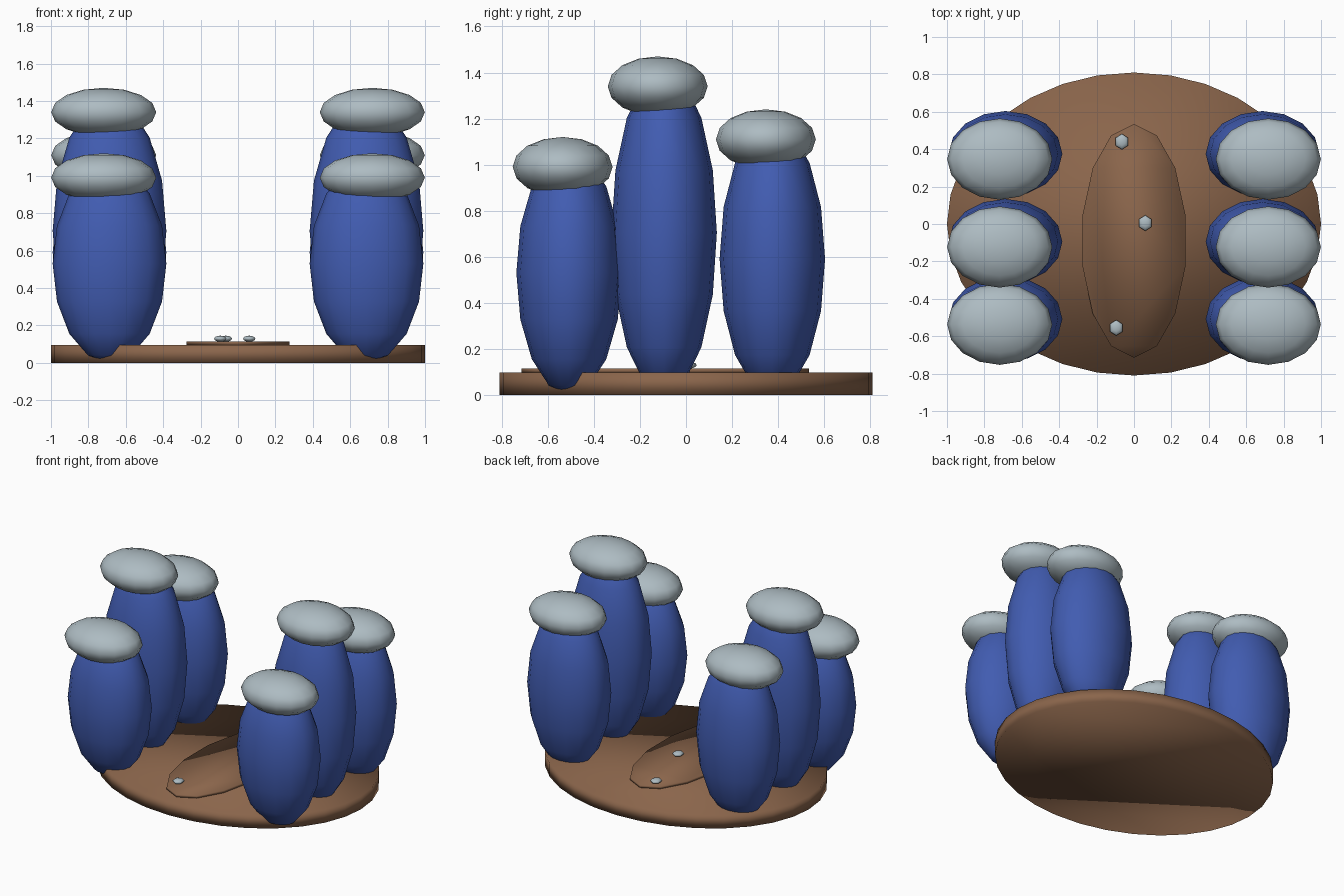
import bpy
import bmesh
from mathutils import Matrix

cube = bpy.data.objects.get("Cube")
if cube:
    bpy.data.objects.remove(cube, do_unlink=True)


def make_material(name, color):
    mat = bpy.data.materials.new(name)
    mat.use_nodes = True
    mat.diffuse_color = (*color, 1)
    mat.node_tree.nodes["Principled BSDF"].inputs["Base Color"].default_value = (*color, 1)
    return mat


brown = make_material("earth brown", (0.255, 0.13, 0.07))
blue = make_material("deep blue", (0.053, 0.107, 0.44))
grey = make_material("pale grey", (0.42, 0.5, 0.54))


def finish(bm, name, center, radii, mat):
    """Scale a unit shape, place it and shade it smooth."""
    bmesh.ops.transform(bm, matrix=Matrix.Diagonal((*radii, 1)), verts=bm.verts)
    bmesh.ops.recalc_face_normals(bm, faces=bm.faces)
    for face in bm.faces:
        face.smooth = True
    mesh = bpy.data.meshes.new(name)
    bm.to_mesh(mesh)
    bm.free()
    mesh.materials.append(mat)
    obj = bpy.data.objects.new(name, mesh)
    obj.location = center
    bpy.context.collection.objects.link(obj)
    return obj


def ellipsoid(name, center, radii, mat, segments=16, rings=8):
    bm = bmesh.new()
    bmesh.ops.create_uvsphere(bm, u_segments=segments, v_segments=rings, radius=1)
    return finish(bm, name, center, radii, mat)


def disc(name, center, radii, mat, segments):
    bm = bmesh.new()
    bmesh.ops.create_cone(bm, cap_ends=True, segments=segments,
                          radius1=1, radius2=1, depth=2)
    return finish(bm, name, center, radii, mat)


# Oval ground slab with a thin raised bed along its middle
disc("ground_slab", (0, 0, 0.048), (1, 0.81, 0.048), brown, 32)
disc("center_bed", (0, -0.09, 0.105), (0.282, 0.625, 0.009), brown, 14)

# Pebbles lying on the bed
for i, (x, y) in enumerate([(-0.065, 0.44), (0.06, 0.005), (-0.095, -0.555)]):
    ellipsoid(f"pebble_{i + 1}", (x, y, 0.129), (0.038, 0.042, 0.016), grey, 6, 6)

# Rows of tall pods with flattened caps on both sides
rows = {"front": (-0.508, 0.53), "middle": (-0.095, 0.705), "back": (0.375, 0.59)}
for side, sign in (("left", 1), ("right", -1)):
    for row, (y, half) in rows.items():
        ellipsoid(f"{row}_{side}_pod", (sign * 0.687, y, half),
                  (0.304, 0.229, half), blue)
        ellipsoid(f"{row}_{side}_cap", (sign * 0.718, y - 0.028, 2 * half - 0.07),
                  (0.281, 0.217, 0.13), grey)
